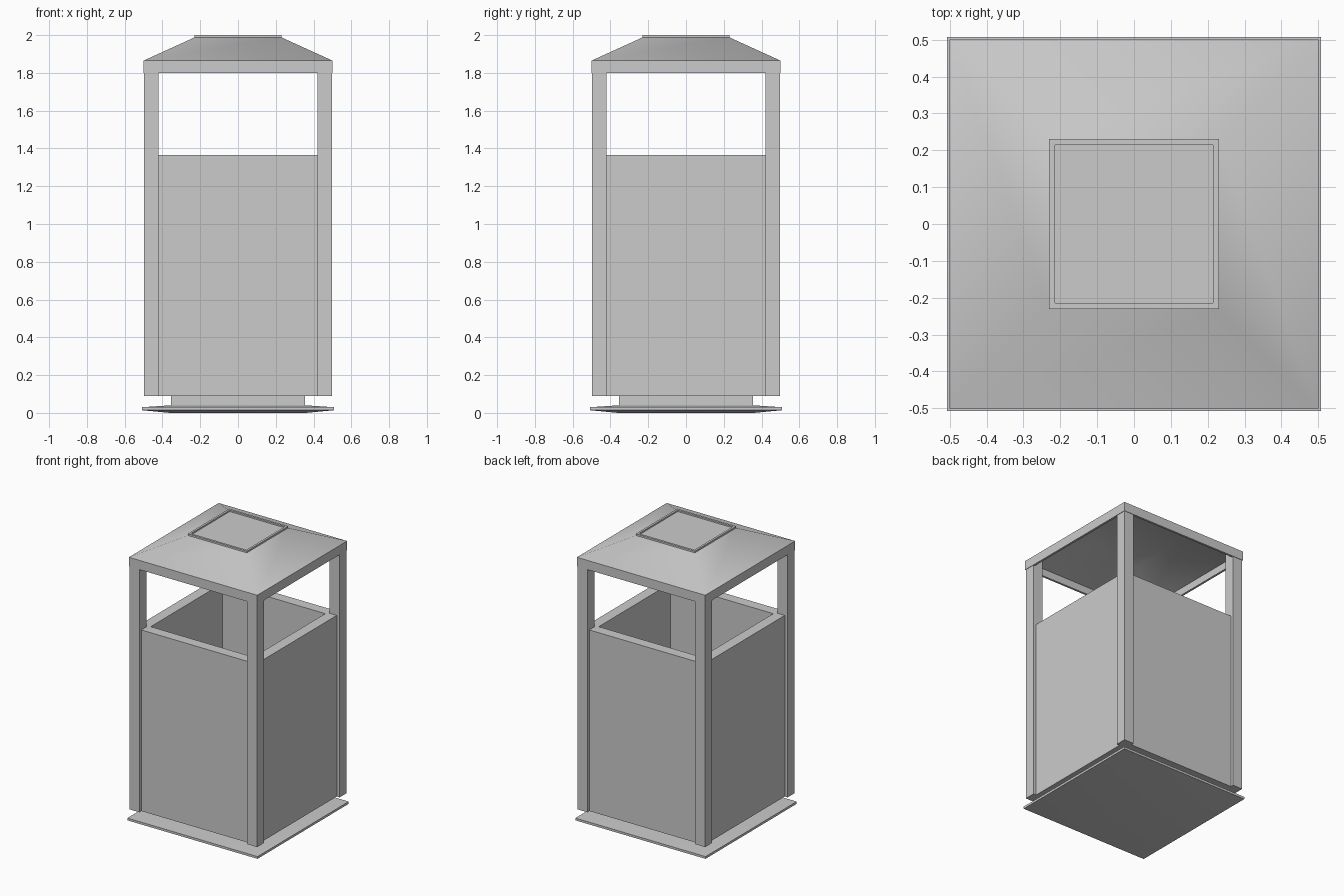
import bpy, bmesh, math

if "Cube" in bpy.data.objects:
    bpy.data.objects.remove(bpy.data.objects["Cube"])


def square_loft(name, rings, angle=None):
    """Skin a stack of square rings (half width, z); cap both ends."""
    bm = bmesh.new()
    loops = [[bm.verts.new((sx * h, sy * h, z))
              for sx, sy in ((-1, -1), (1, -1), (1, 1), (-1, 1))]
             for h, z in rings]
    for a, b in zip(loops, loops[1:]):
        for i in range(4):
            j = (i + 1) % 4
            bm.faces.new((a[i], a[j], b[j], b[i]))
    bm.faces.new(loops[0])
    bm.faces.new(loops[-1])
    bmesh.ops.recalc_face_normals(bm, faces=bm.faces)
    mesh = bpy.data.meshes.new(name)
    bm.to_mesh(mesh)
    bm.free()
    obj = bpy.data.objects.new(name, mesh)
    bpy.context.collection.objects.link(obj)
    if angle:
        bpy.ops.object.select_all(action='DESELECT')
        obj.select_set(True)
        bpy.context.view_layer.objects.active = obj
        bpy.ops.object.shade_smooth_by_angle(angle=math.radians(angle))
    return obj


# Ground plate, very slightly domed above and below
square_loft("base_plate", [(0.36, 0.0), (0.507, 0.014),
                           (0.507, 0.03), (0.36, 0.04)], 30)

# Recessed plinth under the bin
square_loft("plinth", [(0.355, 0.035), (0.355, 0.095)])

# Open-topped bin with thick walls
square_loft("bin_body", [(0.40, 0.12), (0.40, 1.365),
                         (0.475, 1.365), (0.475, 0.09)])

# Four corner posts standing proud of the bin panels
for side_y, label_y in ((-1, "front"), (1, "back")):
    for side_x, label_x in ((-1, "left"), (1, "right")):
        post = square_loft(f"{label_y}_{label_x}_post",
                           [(0.0385, 0.09), (0.0385, 1.855)])
        post.location = (side_x * 0.4585, side_y * 0.4585, 0)

# Hollow pyramid roof with a vertical rim and a shallow tray on top
square_loft("roof", [(0.22, 1.97), (0.485, 1.852), (0.485, 1.80),
                     (0.50, 1.80), (0.50, 1.865), (0.23, 1.988),
                     (0.23, 2.0), (0.215, 2.0), (0.215, 1.99)], 42)
